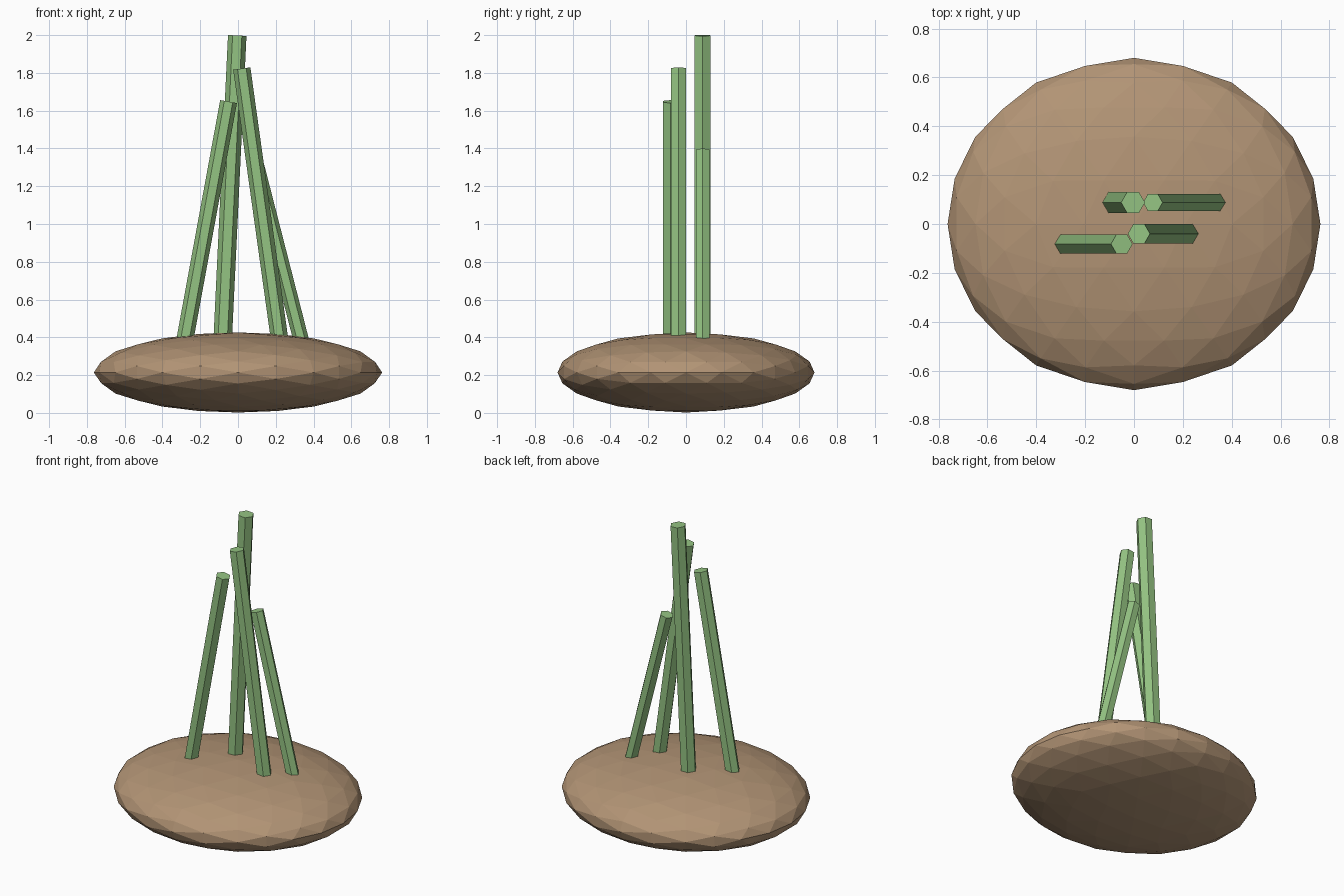
import bpy, bmesh, math
from mathutils import Matrix, Vector

if "Cube" in bpy.data.objects:
    bpy.data.objects.remove(bpy.data.objects["Cube"])


def material(name, rgb):
    m = bpy.data.materials.new(name)
    m.diffuse_color = (*rgb, 1)
    m.use_nodes = True
    m.node_tree.nodes["Principled BSDF"].inputs["Base Color"].default_value = m.diffuse_color
    return m


def finish(bm, name, mat):
    bmesh.ops.recalc_face_normals(bm, faces=bm.faces[:])
    me = bpy.data.meshes.new(name)
    bm.to_mesh(me)
    bm.free()
    me.materials.append(mat)
    ob = bpy.data.objects.new(name, me)
    bpy.context.collection.objects.link(ob)
    return ob


brown = material("earthy brown", (0.445, 0.296, 0.178))
green = material("sprout green", (0.296, 0.546, 0.223))

# Body: icosahedron with an edge along the top, split twice, rounded and flattened
bm = bmesh.new()
t = (1 + math.sqrt(5)) / 2
for a in (-1, 1):
    for b in (-t, t):
        for co in ((a, 0, b), (0, b, a), (b, a, 0)):
            bm.verts.new(Vector(co).normalized())
bmesh.ops.convex_hull(bm, input=bm.verts[:])
for _ in range(2):
    bmesh.ops.subdivide_edges(bm, edges=bm.edges[:], cuts=1, use_grid_fill=True)
    for v in bm.verts:
        v.co.normalize()
for v in bm.verts:
    v.co = (v.co.x * 0.763, v.co.y * 0.68, v.co.z * 0.212 + 0.214)
finish(bm, "body", brown)


# Stems: hexagonal rods leaning sideways, rooted inside the body
def stem(name, y, x_low, x_top, z_top, r):
    top = Vector((x_top, y, z_top))
    low = Vector((x_low, y, 0.41))
    base = low + (low - top).normalized() * 0.12
    axis = top - base
    lean = Matrix.Rotation(math.atan2(axis.x, axis.z), 4, 'Y')
    bm = bmesh.new()
    bmesh.ops.create_cone(
        bm, cap_ends=True, segments=6, radius1=r, radius2=r, depth=axis.length,
        matrix=Matrix.Translation((top + base) / 2) @ lean @ Matrix.Rotation(math.pi / 6, 4, 'Z'))
    finish(bm, name, green)


stem("tall_stem", 0.088, -0.08, -0.004, 1.998, 0.049)
stem("front_right_stem", -0.04, 0.217, 0.02, 1.823, 0.046)
stem("front_left_stem", -0.082, -0.277, -0.05, 1.648, 0.045)
stem("short_stem", 0.088, 0.328, 0.077, 1.39, 0.041)
